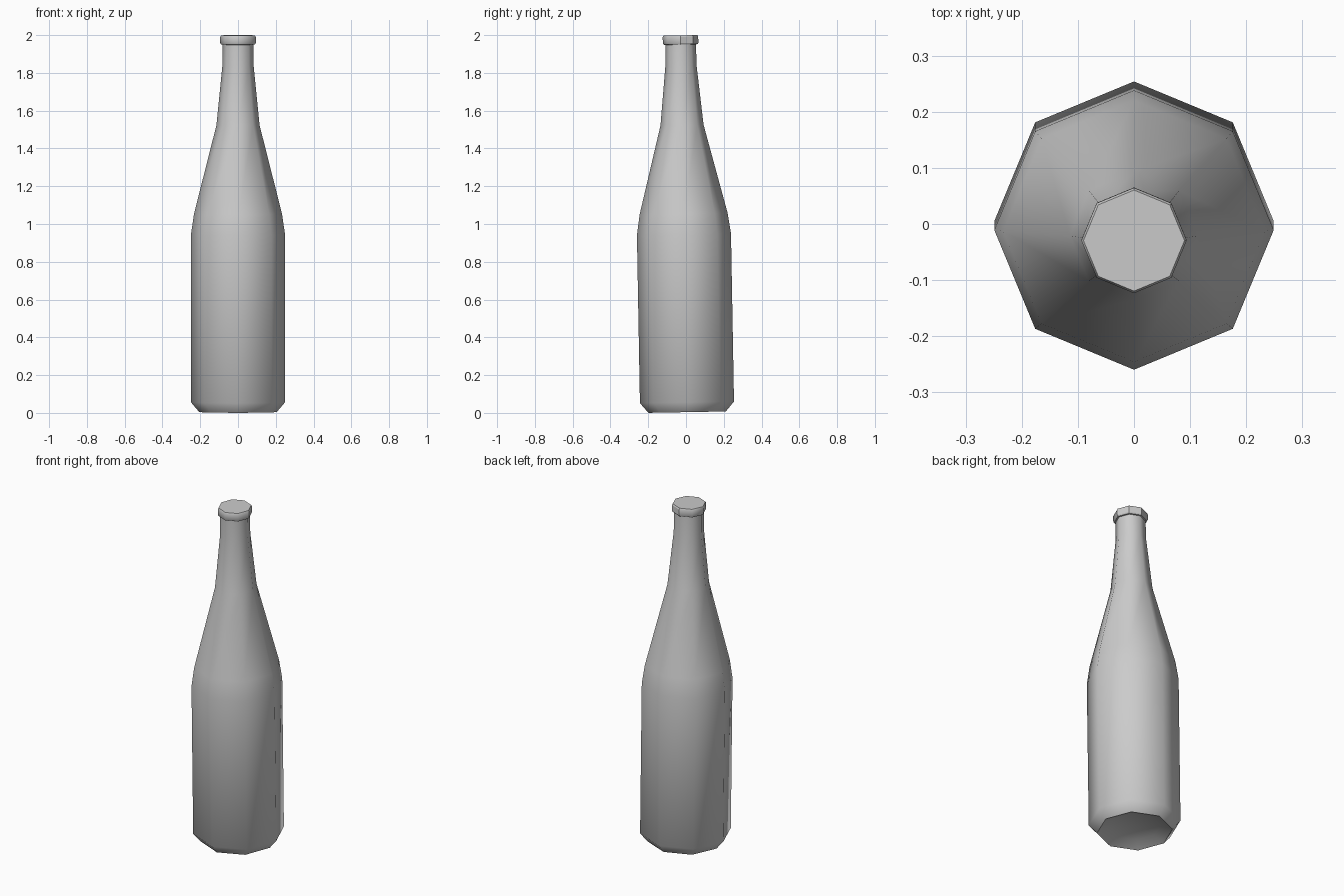
import bpy, bmesh, math

cube = bpy.data.objects.get("Cube")
if cube:
    bpy.data.objects.remove(cube, do_unlink=True)

SIDES = 8
LEAN = 0.0178   # the whole bottle leans slightly to the front

grey = bpy.data.materials.new("plain_grey")
grey.use_nodes = True
COLOUR = (0.6, 0.6, 0.6, 1)
grey.diffuse_color = COLOUR
grey.node_tree.nodes["Principled BSDF"].inputs["Base Color"].default_value = COLOUR


def lathe(name, profile, tip_bottom=None, smooth_angle=50):
    """Spin (radius, height) pairs into an eight-sided closed body."""
    bm = bmesh.new()
    rings = []
    for r, z in profile:
        rings.append([bm.verts.new((r * math.cos(math.tau * i / SIDES),
                                    r * math.sin(math.tau * i / SIDES), z))
                      for i in range(SIDES)])
    for low, high in zip(rings, rings[1:]):
        for i in range(SIDES):
            j = (i + 1) % SIDES
            bm.faces.new((low[i], low[j], high[j], high[i]))
    bm.faces.new(rings[-1])
    if tip_bottom is None:
        bm.faces.new(rings[0][::-1])
    else:
        tip = bm.verts.new((0, 0, tip_bottom))
        for i in range(SIDES):
            bm.faces.new((rings[0][(i + 1) % SIDES], rings[0][i], tip))
    mesh = bpy.data.meshes.new(name)
    bm.to_mesh(mesh)
    bm.free()
    mesh.materials.append(grey)
    ob = bpy.data.objects.new(name, mesh)
    bpy.context.collection.objects.link(ob)
    bpy.ops.object.select_all(action='DESELECT')
    ob.select_set(True)
    bpy.context.view_layer.objects.active = ob
    bpy.ops.object.shade_smooth_by_angle(angle=math.radians(smooth_angle))
    ob.rotation_euler.x = LEAN
    ob.location = (0, 0.006, 0.004)
    return ob


# Bottle: hollowed base, chamfered foot, straight body, shoulder and neck
lathe("bottle_body", [(0.14, 0.03), (0.205, 0.0), (0.249, 0.052), (0.249, 0.94),
                      (0.233, 1.05), (0.114, 1.52), (0.083, 1.83), (0.081, 1.96)],
      tip_bottom=0.04)

# Cap: slightly wider collar with narrow bevels
cap = lathe("bottle_cap", [(0.081, 1.946), (0.09, 1.947), (0.094, 1.954),
                           (0.094, 1.987), (0.09, 1.995)])

# Crisp facets on the back right of the cap
for face in cap.data.polygons:
    if abs(face.normal.z) < 0.9 and face.center.x > 0.01 and face.center.y > 0.01:
        face.use_smooth = False
